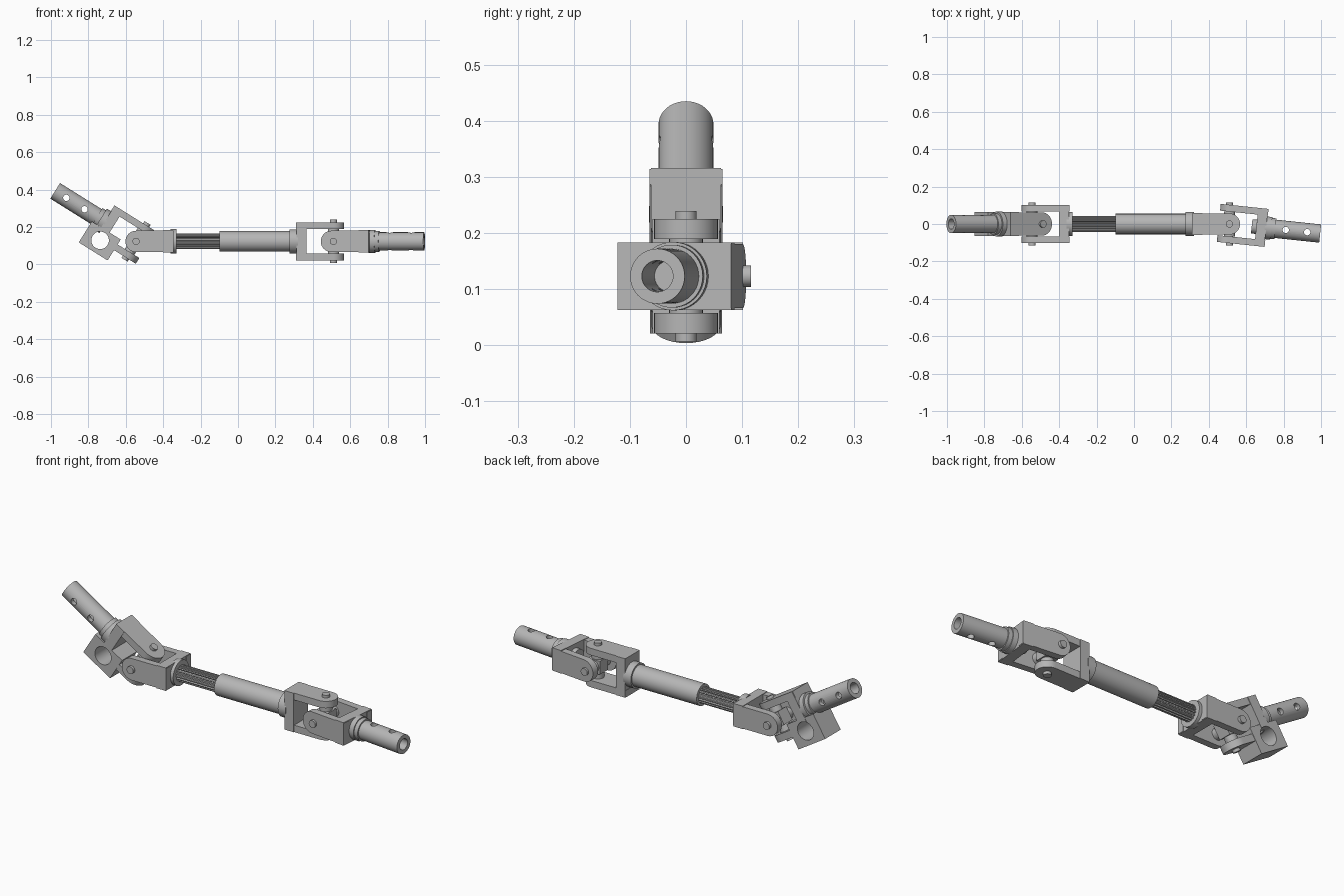
import bpy, bmesh, math
from mathutils import Matrix, Vector

if "Cube" in bpy.data.objects:
    bpy.data.objects.remove(bpy.data.objects["Cube"], do_unlink=True)

STEEL = (0.47, 0.47, 0.47, 1)
steel = bpy.data.materials.new("grey_steel")
steel.use_nodes = True
steel.diffuse_color = STEEL
steel.node_tree.nodes["Principled BSDF"].inputs["Base Color"].default_value = STEEL

parts = []
AXIS_Z = 0.123


def finish(name, bm, frame):
    bmesh.ops.remove_doubles(bm, verts=bm.verts, dist=1e-6)
    bmesh.ops.recalc_face_normals(bm, faces=bm.faces)
    bm.transform(frame)
    mesh = bpy.data.meshes.new(name)
    bm.to_mesh(mesh)
    bm.free()
    mesh.materials.append(steel)
    obj = bpy.data.objects.new(name, mesh)
    bpy.context.collection.objects.link(obj)
    parts.append(obj)
    return obj


def box(name, frame, low, high):
    bm = bmesh.new()
    low, high = Vector(low), Vector(high)
    bmesh.ops.create_cube(bm, size=1)
    for v in bm.verts:
        v.co = [l + (h - l) * (c + 0.5) for l, h, c in zip(low, high, v.co)]
    return finish(name, bm, frame)


def prism(name, frame, outline, z0, z1):
    # Flat outline extruded along local z
    bm = bmesh.new()
    face = bm.faces.new([bm.verts.new((x, y, z0)) for x, y in outline])
    new = bmesh.ops.extrude_face_region(bm, geom=[face])["geom"]
    for v in new:
        if isinstance(v, bmesh.types.BMVert):
            v.co.z = z1
    return finish(name, bm, frame)


def circle(radius, count=32, x=0, y=0):
    turn = math.tau / count
    return [(x + radius * math.cos(i * turn), y + radius * math.sin(i * turn))
            for i in range(count)]


def lathe(name, frame, profile):
    # Profile of (x, radius) spun about local x
    bm = bmesh.new()
    verts = [bm.verts.new((x, 0, r)) for x, r in profile]
    edges = [bm.edges.new(pair) for pair in zip(verts, verts[1:])]
    bmesh.ops.spin(bm, geom=verts + edges, cent=(0, 0, 0), axis=(1, 0, 0),
                   angle=math.tau, steps=40, use_merge=True)
    return finish(name, bm, frame)


def cut(targets, frame, radius, x, z=0):
    # Round hole along local y
    side = frame @ Matrix.Translation((x, 0, z)) @ Matrix.Rotation(math.pi / 2, 4, "X")
    cutter = prism("hole_cutter", side, circle(radius), -0.2, 0.2)
    cutter.hide_render = True
    parts.remove(cutter)
    for obj in targets:
        mod = obj.modifiers.new("hole", "BOOLEAN")
        mod.operation, mod.solver, mod.object = "DIFFERENCE", "EXACT", cutter
        bpy.context.view_layer.update()
        graph = bpy.context.evaluated_depsgraph_get()
        mesh = bpy.data.meshes.new_from_object(obj.evaluated_get(graph))
        obj.modifiers.clear()
        obj.data = mesh
    bpy.data.objects.remove(cutter, do_unlink=True)


def yoke(name, frame, width):
    # Two round-ended arms, joined by a base block; pivot at the local origin
    arc = [(-width * math.sin(a), width * math.cos(a))
           for a in [math.pi * i / 16 for i in range(17)]]
    outline = [(0.2, width)] + arc + [(0.2, -width)]
    made = []
    for side, s in (("upper", 1), ("lower", -1)):
        z = sorted((s * 0.066, s * 0.102))
        made.append(prism(f"{name}_{side}_arm", frame, outline, *z))
    w = width + 0.003
    made.append(box(f"{name}_base", frame, (0.145, -w, -0.102), (0.198, w, 0.102)))
    return made


def cross(name, frame):
    # Joint spider: hub, thick journals and thin pin ends
    box(f"{name}_hub", frame, [-0.035] * 3, [0.035] * 3)
    for label, turn in (("upright", Matrix()), ("level", Matrix.Rotation(math.pi / 2, 4, "X"))):
        prism(f"{name}_{label}_journal", frame @ turn, circle(0.03), -0.068, 0.068)
        prism(f"{name}_{label}_pin", frame @ turn, circle(0.019), -0.116, 0.116)


def end_tube(name, frame, end, collar):
    # Stepped collars and a bored tube with two cross holes
    tube = lathe(name, frame, [
        (0.19, 0), (0.19, collar), (0.225, collar), (0.225, 0.056), (0.247, 0.056),
        (0.247, 0.049), (end, 0.049), (end, 0.028), (0.27, 0.028), (0.27, 0)])
    for back in (0.07, 0.185):
        cut([tube], frame, 0.017, end - back)


def rot(degrees, axis):
    return Matrix.Rotation(math.radians(degrees), 4, axis)


right_joint = Matrix.Translation((0.51, 0, AXIS_Z))
left_joint = Matrix.Translation((-0.545, 0, AXIS_Z))
sleeve_yoke = right_joint @ rot(180, "Z")
right_yoke = right_joint @ rot(-6, "Z") @ rot(90, "X")
spline_yoke = left_joint @ rot(90, "X")
left_yoke = left_joint @ rot(212, "Y")

# Right joint
yoke("sleeve_yoke", sleeve_yoke, 0.057)
yoke("right_yoke", right_yoke, 0.057)
cross("right_cross", right_joint)
end_tube("right_end_tube", right_yoke, 0.488, 0.061)
lathe("right_inner_boss", right_yoke, [(0.12, 0), (0.12, 0.038), (0.15, 0.038), (0.15, 0)])

# Left joint, with a pierced block under the bent yoke
yoke("spline_yoke", spline_yoke, 0.057)
bent = yoke("left_yoke", left_yoke, 0.062)
cross("left_cross", left_joint @ rot(32, "Y"))
end_tube("left_end_tube", left_yoke, 0.51, 0.066)
block = box("pierced_block", left_yoke, (0.075, -0.064, 0.035), (0.257, 0.064, 0.167))
cut(bent + [block], left_yoke, 0.047, 0.166, 0.097)

# Telescoping shaft
centre = Matrix.Translation((0, 0, AXIS_Z))
lathe("sleeve", centre, [
    (-0.1, 0.036), (-0.1, 0.055), (0.275, 0.055), (0.275, 0.064), (0.32, 0.064),
    (0.32, 0), (0.1, 0), (0.1, 0.036), (-0.1, 0.036)])
lathe("spline_collar", centre, [(-0.36, 0), (-0.36, 0.065), (-0.33, 0.065), (-0.33, 0)])
teeth = 18
spline = []
for i in range(teeth):
    for step, r in ((0, 0.034), (0.4, 0.034), (0.5, 0.042), (0.9, 0.042)):
        a = math.tau * (i + step) / teeth
        spline.append((r * math.cos(a), r * math.sin(a)))
prism("splined_shaft", centre @ rot(90, "Y"), spline, -0.34, -0.09)

# Smooth the round surfaces, keep hard edges
bpy.ops.object.select_all(action="DESELECT")
for obj in parts:
    obj.select_set(True)
bpy.context.view_layer.objects.active = parts[0]
bpy.ops.object.shade_smooth_by_angle(angle=math.radians(30))
